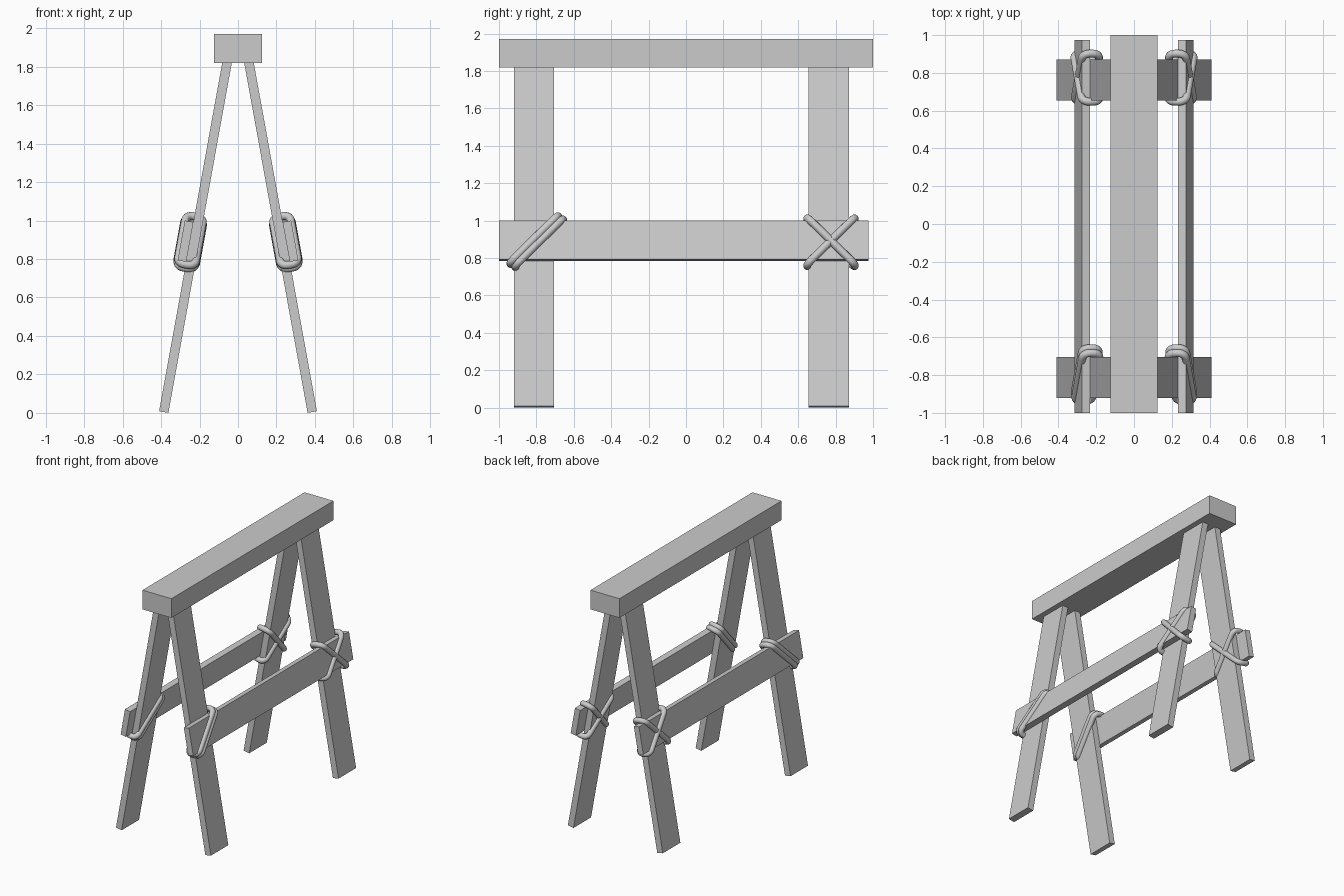
import bpy, bmesh, math
from mathutils import Vector

if "Cube" in bpy.data.objects:
    bpy.data.objects.remove(bpy.data.objects["Cube"])

LEAN = math.radians(10.27)
LEG_T, RAIL_T = 0.049, 0.045

grey = bpy.data.materials.new("plain grey")
grey.diffuse_color = (0.6, 0.6, 0.6, 1)
grey.use_nodes = True
grey.node_tree.nodes["Principled BSDF"].inputs["Base Color"].default_value = grey.diffuse_color


def tilted(side, n, y, u):
    """Leg frame: n = outward from the leg face, u = up along the leg."""
    x = 0.386 + n * math.cos(LEAN) - u * math.sin(LEAN)
    z = 0.0045 + n * math.sin(LEAN) + u * math.cos(LEAN)
    return Vector((side * x, y, z))


def finish(name, bm, smooth=False):
    bmesh.ops.recalc_face_normals(bm, faces=bm.faces)
    for f in bm.faces:
        f.smooth = smooth
    me = bpy.data.meshes.new(name)
    bm.to_mesh(me)
    bm.free()
    me.materials.append(grey)
    ob = bpy.data.objects.new(name, me)
    bpy.context.collection.objects.link(ob)
    return ob


def box(name, lo, hi, place):
    bm = bmesh.new()
    bmesh.ops.create_cube(bm, size=1)
    for v in bm.verts:
        v.co = place(*[lo[i] + (v.co[i] + 0.5) * (hi[i] - lo[i]) for i in range(3)])
    return finish(name, bm)


def rope(name, side, y0, u0, direction, half_len=0.180, half_w=0.046,
         corner=0.036, radius=0.021, sides=12, steps=6):
    """Rounded rectangular loop lying in a diagonal plane around leg and rail."""
    path = []   # (n, d, normal angle)
    for k, (sn, sd) in enumerate([(1, 1), (-1, 1), (-1, -1), (1, -1)]):
        for i in range(steps + 1):
            a = math.pi / 2 * (k + i / steps)
            path.append((sn * (half_w - corner) + corner * math.cos(a),
                         sd * (half_len - corner) + corner * math.sin(a), a))
    c = math.sqrt(0.5)
    bm = bmesh.new()
    rings = []
    for n, d, a in path:
        ring = []
        for j in range(sides):
            t = 2 * math.pi * j / sides
            out, b = radius * math.cos(t), radius * math.sin(t)
            nn, dd = n + out * math.cos(a), d + out * math.sin(a)
            y = y0 + c * (dd * direction + b)
            u = u0 + c * (dd - b * direction)
            ring.append(bm.verts.new(tilted(side, 0.022 + nn, y, u)))
        rings.append(ring)
    for i, r in enumerate(rings):
        q = rings[(i + 1) % len(rings)]
        for j in range(sides):
            k = (j + 1) % sides
            bm.faces.new((r[j], r[k], q[k], q[j]))
    return finish(name, bm, True)


# Top beam
box("top_beam", (-0.125, -1, 1.82), (0.125, 1, 1.97), lambda x, y, z: Vector((x, y, z)))

for side, label in ((1, "right"), (-1, "left")):
    place = lambda n, y, u, s=side: tilted(s, n, y, u)
    # Legs
    for end, y1, y2 in (("front", -0.92, -0.705), ("back", 0.655, 0.872)):
        box(f"{end}_{label}_leg", (-LEG_T / 2, y1, 0), (LEG_T / 2, y2, 1.88), place)
    # Side rail lying on the outside of the legs
    box(f"{label}_rail", (LEG_T / 2, -1, 0.789), (LEG_T / 2 + RAIL_T, 0.975, 0.999), place)
    # Front lashing: two parallel loops
    rope(f"front_{label}_rope_upper", side, -0.811, 0.902, 1)
    rope(f"front_{label}_rope_lower", side, -0.785, 0.884, 1)
    # Back lashing: two crossed loops
    rope(f"back_{label}_rope_rising", side, 0.775, 0.89, 1)
    rope(f"back_{label}_rope_falling", side, 0.775, 0.89, -1, half_w=0.049)
